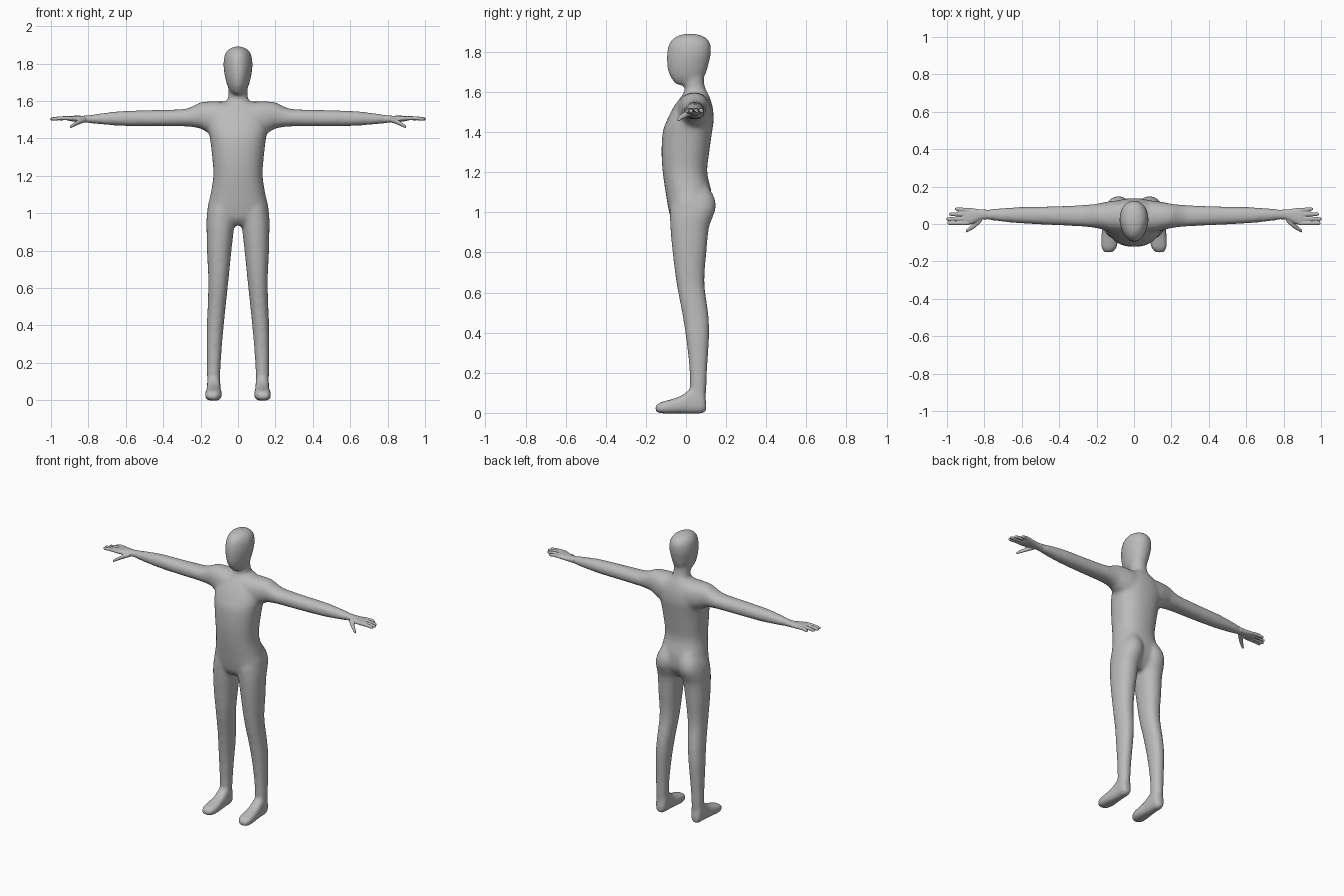
import bpy, bmesh, math

skin = bpy.data.materials.new("plain grey")
skin.diffuse_color = (0.5, 0.5, 0.5, 1)


def spline(a, b, c, d, t):
    return 0.5 * (2 * b + (c - a) * t + (2 * a - 5 * b + 4 * c - d) * t * t
                  + (3 * b - a - 3 * c + d) * t ** 3)


def loft(bm, axis, stations, side=1, power=2.2, taper=0.0, steps=5, n=32):
    """Skin rounded sections; a station is (position, min, max, min, max)
    with the limits given for the two other axes in x, y, z order."""
    rows = []
    last = len(stations) - 1
    for i in range(last):
        q = [stations[max(0, min(last, i + k))] for k in (-1, 0, 1, 2)]
        rows += [[spline(*v, s / steps) for v in zip(*q)] for s in range(steps)]
    rows.append(stations[-1])
    rings = []
    for p, a0, a1, b0, b1 in rows:
        ring = []
        for k in range(n):
            t = 2 * math.pi * k / n
            u, v = (math.copysign(abs(f) ** (2 / power), f)
                    for f in (math.cos(t), math.sin(t)))
            u *= 1 - taper * max(0, -v)      # narrower towards the front
            co = [(a0 + a1) / 2 + u * (a1 - a0) / 2,
                  (b0 + b1) / 2 + v * (b1 - b0) / 2]
            co.insert(axis, p)
            ring.append(bm.verts.new((co[0] * side, co[1], co[2])))
        rings.append(ring)
    for r, s in zip(rings, rings[1:]):
        for k in range(n):
            bm.faces.new((r[k], r[(k + 1) % n], s[(k + 1) % n], s[k]))
    bm.faces.new(rings[0])
    bm.faces.new(rings[-1])


def fuse(bm, name, voxel, rounds):
    """Merge the overlapping parts into one soft, smooth skin."""
    bmesh.ops.recalc_face_normals(bm, faces=bm.faces)
    me = bpy.data.meshes.new(name)
    bm.to_mesh(me)
    bm.free()
    me.materials.append(skin)
    ob = bpy.data.objects.new(name, me)
    bpy.context.collection.objects.link(ob)
    m = ob.modifiers.new("fuse", 'REMESH')
    m.mode = 'VOXEL'
    m.voxel_size = voxel
    m.use_smooth_shade = True
    m = ob.modifiers.new("soften", 'SMOOTH')
    m.factor = 0.5
    m.iterations = rounds
    return ob


X, Y, Z = 0, 1, 2
body = bmesh.new()

# torso
loft(body, Z, [(0.935, -0.06, 0.06, -0.045, 0.07),
               (0.97, -0.13, 0.13, -0.075, 0.10),
               (1.02, -0.163, 0.163, -0.088, 0.125),
               (1.10, -0.147, 0.147, -0.102, 0.127),
               (1.20, -0.132, 0.132, -0.116, 0.106),
               (1.30, -0.138, 0.138, -0.122, 0.116),
               (1.40, -0.150, 0.150, -0.116, 0.130),
               (1.46, -0.160, 0.160, -0.095, 0.138),
               (1.52, -0.150, 0.150, -0.065, 0.134),
               (1.57, -0.110, 0.110, -0.03, 0.120),
               (1.60, -0.065, 0.065, -0.005, 0.105)], power=2.3)

# neck
loft(body, Z, [(1.50, -0.08, 0.08, -0.05, 0.12),
               (1.57, -0.068, 0.068, -0.02, 0.115),
               (1.61, -0.054, 0.054, -0.008, 0.100),
               (1.65, -0.051, 0.051, -0.01, 0.090),
               (1.75, -0.055, 0.055, -0.02, 0.090)])

# head, with the face narrowing to the chin
loft(body, Z, [(1.635, -0.022, 0.022, -0.045, 0.03),
               (1.655, -0.044, 0.044, -0.064, 0.07),
               (1.69, -0.060, 0.060, -0.085, 0.098),
               (1.74, -0.072, 0.072, -0.095, 0.113),
               (1.79, -0.078, 0.078, -0.095, 0.124),
               (1.84, -0.073, 0.073, -0.085, 0.122),
               (1.87, -0.057, 0.057, -0.060, 0.100),
               (1.885, -0.034, 0.034, -0.03, 0.068),
               (1.891, -0.012, 0.012, 0.0, 0.035)], taper=0.22)

for side in (-1, 1):
    # shoulder and arm
    loft(body, X, [(-0.01, -0.055, 0.13, 1.40, 1.592),
                   (0.10, -0.045, 0.125, 1.41, 1.597),
                   (0.16, -0.032, 0.116, 1.43, 1.597),
                   (0.20, -0.022, 0.108, 1.452, 1.592),
                   (0.25, -0.016, 0.103, 1.461, 1.568),
                   (0.30, -0.012, 0.100, 1.464, 1.556),
                   (0.45, -0.005, 0.094, 1.464, 1.551),
                   (0.60, 0.003, 0.091, 1.466, 1.547),
                   (0.70, 0.012, 0.085, 1.472, 1.538),
                   (0.80, 0.025, 0.076, 1.482, 1.524),
                   (0.835, 0.029, 0.071, 1.487, 1.519)], side)
    # leg, with its top forming the buttock
    loft(body, Z, [(0.04, 0.100, 0.162, 0.022, 0.096),
                   (0.13, 0.095, 0.166, 0.020, 0.102),
                   (0.20, 0.092, 0.167, 0.018, 0.105),
                   (0.30, 0.085, 0.168, 0.009, 0.111),
                   (0.40, 0.076, 0.167, -0.004, 0.116),
                   (0.50, 0.066, 0.162, -0.020, 0.111),
                   (0.65, 0.050, 0.159, -0.048, 0.092),
                   (0.80, 0.035, 0.166, -0.067, 0.102),
                   (0.92, 0.021, 0.168, -0.078, 0.114),
                   (0.97, 0.012, 0.168, -0.080, 0.131),
                   (1.02, 0.006, 0.163, -0.080, 0.148),
                   (1.07, 0.006, 0.150, -0.07, 0.143),
                   (1.13, 0.015, 0.120, -0.04, 0.112)], side)
    # foot
    loft(body, Y, [(0.100, 0.110, 0.152, 0.008, 0.06),
                   (0.080, 0.095, 0.165, -0.003, 0.13),
                   (0.030, 0.093, 0.166, -0.003, 0.125),
                   (-0.020, 0.090, 0.170, -0.003, 0.088),
                   (-0.080, 0.086, 0.176, -0.003, 0.066),
                   (-0.125, 0.092, 0.175, -0.002, 0.054),
                   (-0.152, 0.112, 0.160, 0.006, 0.038)], side, power=2.8)

fuse(body, "body", 0.01, 10)

for side, name in ((-1, "right_hand"), (1, "left_hand")):
    hand = bmesh.new()
    # palm
    loft(hand, X, [(0.78, 0.025, 0.076, 1.482, 1.525),
                   (0.82, 0.022, 0.078, 1.485, 1.521),
                   (0.86, 0.003, 0.084, 1.488, 1.521),
                   (0.895, -0.006, 0.087, 1.492, 1.520),
                   (0.915, 0.000, 0.080, 1.497, 1.515)], side)
    # four fingers: base y, tip y, tip x
    for y0, y1, tip in ((0.005, 0.004, 0.997), (0.028, 0.027, 1.003),
                        (0.052, 0.053, 0.989), (0.075, 0.080, 0.958)):
        loft(hand, X, [(x, y - r, y + r, z - r, z + r) for x, y, z, r in
                       ((0.885, y0, 1.507, 0.011),
                        ((0.885 + tip) / 2, (y0 + y1) / 2, 1.508, 0.0105),
                        (tip - 0.012, y1, 1.504, 0.009),
                        (tip, y1, 1.503, 0.006))], side, n=16)
    # thumb
    loft(hand, X, [(0.815, 0.012, 0.050, 1.486, 1.512),
                   (0.845, -0.016, 0.020, 1.476, 1.504),
                   (0.875, -0.036, -0.010, 1.463, 1.486),
                   (0.898, -0.047, -0.030, 1.453, 1.468)], side, n=16)
    fuse(hand, name, 0.004, 3)
